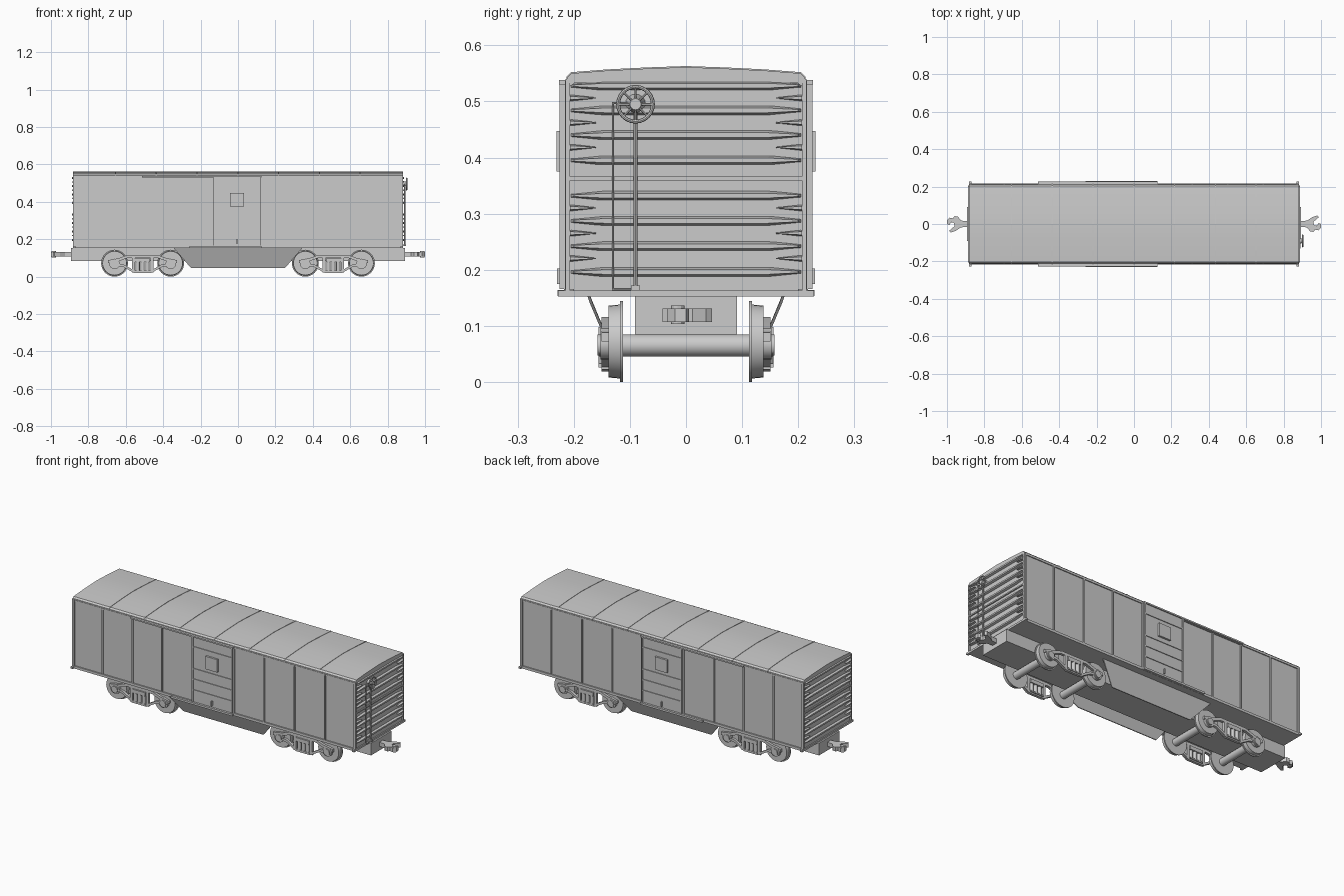
import bpy, bmesh, math
from mathutils import Vector, Matrix

if "Cube" in bpy.data.objects:
    bpy.data.objects.remove(bpy.data.objects["Cube"])

grey = bpy.data.materials.new("car_grey")
grey.diffuse_color = (0.6, 0.6, 0.6, 1)
grey.use_nodes = True
grey.node_tree.nodes["Principled BSDF"].inputs["Base Color"].default_value = grey.diffuse_color


def finish(name, bm, smooth=False):
    bmesh.ops.recalc_face_normals(bm, faces=bm.faces)
    me = bpy.data.meshes.new(name)
    bm.to_mesh(me)
    bm.free()
    me.materials.append(grey)
    ob = bpy.data.objects.new(name, me)
    bpy.context.collection.objects.link(ob)
    if smooth:
        bpy.context.view_layer.objects.active = ob
        ob.select_set(True)
        bpy.ops.object.shade_smooth_by_angle(angle=math.radians(35))
        ob.select_set(False)
    return ob


def box(bm, x0, x1, y0, y1, z0, z1):
    m = Matrix.Translation(((x0 + x1) / 2, (y0 + y1) / 2, (z0 + z1) / 2))
    bmesh.ops.create_cube(bm, size=1, matrix=m @ Matrix.Diagonal((x1 - x0, y1 - y0, z1 - z0, 1)))


def side_box(bm, x0, x1, y0, y1, z0, z1):
    """Box on both long sides."""
    box(bm, x0, x1, y0, y1, z0, z1)
    box(bm, x0, x1, -y1, -y0, z0, z1)


def rod(bm, a, b, r, seg=12, r2=None):
    a, b = Vector(a), Vector(b)
    rot = (b - a).to_track_quat('Z', 'Y').to_matrix().to_4x4()
    bmesh.ops.create_cone(bm, cap_ends=True, segments=seg, radius1=r, radius2=r if r2 is None else r2,
                          depth=(b - a).length, matrix=Matrix.Translation((a + b) / 2) @ rot)


def loft(bm, first, second):
    """Closed solid between two matching outlines."""
    a = [bm.verts.new(p) for p in first]
    b = [bm.verts.new(p) for p in second]
    n = len(a)
    bm.faces.new(a)
    bm.faces.new(b)
    for i in range(n):
        bm.faces.new((a[i], a[(i + 1) % n], b[(i + 1) % n], b[i]))


# Body shell
bm = bmesh.new()
box(bm, -0.876, 0.876, -0.21, 0.21, 0.152, 0.54)
finish("body", bm)

# Arched roof with overhanging eaves, and its seams
half = [(0.213, 0.533), (0.212, 0.542), (0.204, 0.55), (0.14, 0.555), (0.07, 0.5585)]
arch = half + [(0, 0.561)] + [(-y, z) for y, z in reversed(half)]
bm = bmesh.new()
loft(bm, [(-0.881, y, z) for y, z in arch], [(0.881, y, z) for y, z in arch])
finish("roof", bm, True)
bm = bmesh.new()
for i in range(7):
    x = -0.655 + i * 0.218
    loft(bm, [(x - 0.003, y * 1.003, z + 0.002) for y, z in arch],
         [(x + 0.003, y * 1.003, z + 0.002) for y, z in arch])
finish("roof_seams", bm)

# Side posts, sill and top rail
bm = bmesh.new()
for x in (-0.873, -0.695, -0.507, -0.325, -0.135, 0.125, 0.312, 0.5, 0.69, 0.873):
    side_box(bm, x - 0.004, x + 0.004, 0.205, 0.216, 0.16, 0.536)
side_box(bm, -0.88, 0.88, 0.2, 0.217, 0.152, 0.166)
side_box(bm, -0.88, 0.88, 0.2, 0.215, 0.528, 0.537)
finish("side_posts", bm)

# Sliding doors with ribs, hatch plate, tracks and latch
bm = bmesh.new()
side_box(bm, -0.13, 0.12, 0.205, 0.22, 0.166, 0.53)
finish("doors", bm)
bm = bmesh.new()
for z in (0.232, 0.293, 0.352, 0.475):
    side_box(bm, -0.128, 0.118, 0.218, 0.224, z - 0.003, z + 0.003)
for x in (-0.127, 0.117):
    side_box(bm, x - 0.004, x + 0.004, 0.218, 0.225, 0.166, 0.53)
finish("door_ribs", bm)
bm = bmesh.new()
side_box(bm, -0.042, 0.032, 0.218, 0.231, 0.375, 0.447)
finish("door_hatch", bm)
bm = bmesh.new()
side_box(bm, -0.512, 0.125, 0.21, 0.226, 0.53, 0.538)
side_box(bm, -0.26, 0.125, 0.21, 0.229, 0.153, 0.164)
side_box(bm, -0.009, -0.003, 0.218, 0.23, 0.175, 0.202)
finish("door_tracks", bm)

# Corrugated ends: long tapered ribs and short darts between them
bm = bmesh.new()
long_half = [(-0.206, 0.003), (-0.15, 0.0085)]
long_rib = long_half + [(-y, h) for y, h in reversed(long_half)]
long_rib += [(y, -h) for y, h in reversed(long_rib)]
dart = [(0.207, 0.006), (0.16, 0.001), (0.16, -0.001), (0.207, -0.006)]


def rib(s, outline, z, flip=1):
    cy = sum(p[0] for p in outline) / len(outline)
    loft(bm, [(s * 0.874, flip * y, z + h) for y, h in outline],
         [(s * 0.888, flip * (cy + (y - cy) * 0.97), z + h * 0.5) for y, h in outline])


for s in (-1, 1):
    for z in (0.528, 0.484, 0.44, 0.395, 0.332, 0.287, 0.242, 0.196):
        rib(s, long_rib, z)
    for z in (0.506, 0.462, 0.418, 0.31, 0.265, 0.22):
        rib(s, dart, z)
        rib(s, dart, z, -1)
    x0, x1 = sorted((s * 0.87, s * 0.883))
    box(bm, x0, x1, -0.207, 0.207, 0.359, 0.366)
    box(bm, x0, x1, -0.228, 0.228, 0.152, 0.163)
    for y in (-0.211, 0.211):
        box(bm, x0, x1, y - 0.004, y + 0.004, 0.152, 0.54)
finish("end_ribs", bm)

# Hand brake: wheel, spokes, hub, pole and rod
bm = bmesh.new()
cy, cz, cx, n, m = -0.09, 0.495, 0.902, 24, 8
rings = []
for i in range(n):
    a = math.tau * i / n
    rings.append([])
    for j in range(m):
        b = math.tau * j / m
        r = 0.031 + 0.0035 * math.cos(b)
        rings[-1].append(bm.verts.new((cx + 0.0035 * math.sin(b), cy + r * math.cos(a), cz + r * math.sin(a))))
for i in range(n):
    for j in range(m):
        p, q, k = rings[i], rings[(i + 1) % n], (j + 1) % m
        bm.faces.new((p[j], q[j], q[k], p[k]))
for i in range(8):
    a = math.tau * i / 8
    rod(bm, (cx, cy, cz), (cx, cy + 0.031 * math.cos(a), cz + 0.031 * math.sin(a)), 0.002, 6)
rod(bm, (0.878, cy, cz), (0.907, cy, cz), 0.018, 16, 0.01)
finish("brake_wheel", bm, True)
bm = bmesh.new()
rod(bm, (0.891, cy, 0.163), (0.891, cy, 0.48), 0.004, 8)
rod(bm, (0.889, -0.13, 0.165), (0.889, -0.13, 0.497), 0.002, 6)
for z in (0.165, 0.497):
    rod(bm, (0.889, -0.132, z), (0.889, cy, z), 0.002, 6)
box(bm, 0.878, 0.897, -0.098, -0.082, 0.163, 0.172)
finish("brake_rods", bm, True)

# Centre sill and inward-sloping belly plates
bm = bmesh.new()
box(bm, -0.892, 0.892, -0.091, 0.091, 0.085, 0.153)
finish("center_sill", bm)
bm = bmesh.new()
belly = [(-0.345, 0.176, 0.154), (-0.335, 0.172, 0.142), (-0.25, 0.131, 0.045),
         (0.25, 0.131, 0.045), (0.335, 0.172, 0.142), (0.345, 0.176, 0.154)]
for s in (-1, 1):
    loft(bm, [(x, s * y, z) for x, y, z in belly], [(x, s * (y - 0.005), z) for x, y, z in belly])
finish("belly_plates", bm)

# Couplers: hooked knuckles, the rear one turned half round
hook = [(0.88, -0.014), (0.925, -0.018), (0.942, -0.04), (0.96, -0.042), (0.968, -0.03),
        (0.985, -0.034), (1.0, -0.02), (1.0, 0.0), (0.986, 0.005), (0.98, -0.012),
        (0.962, -0.006), (0.96, 0.012), (0.988, 0.036), (0.98, 0.046), (0.952, 0.036),
        (0.925, 0.018), (0.88, 0.014)]
for s, name in ((1, "front_coupler"), (-1, "rear_coupler")):
    bm = bmesh.new()
    loft(bm, [(s * x, s * y, 0.107) for x, y in hook], [(s * x, s * y, 0.131) for x, y in hook])
    rod(bm, (s * 0.985, s * -0.015, 0.103), (s * 0.985, s * -0.015, 0.136), 0.012, 12)
    finish(name, bm)

# Wheelsets
for i, x in enumerate((-0.66, -0.36, 0.36, 0.66)):
    bm = bmesh.new()
    rod(bm, (x, -0.155, 0.065), (x, 0.155, 0.065), 0.02, 16)
    for s in (-1, 1):
        rod(bm, (x, s * 0.112, 0.072), (x, s * 0.118, 0.072), 0.072, 32)
        rod(bm, (x, s * 0.117, 0.072), (x, s * 0.138, 0.072), 0.066, 32, 0.064)
    finish("wheelset_%d" % (i + 1), bm, True)


def beam(bm, path, h, y0, y1):
    """Bent bar of height h following points in x and z."""
    top = [(x, z + h / 2) for x, z in path]
    ring = top + [(x, z - h / 2) for x, z in reversed(path)]
    loft(bm, [(x, y0, z) for x, z in ring], [(x, y1, z) for x, z in ring])


# Truck side frames, with journal boxes and spring packs
for t, tname in ((-0.51, "rear"), (0.51, "front")):
    frame, springs = bmesh.new(), bmesh.new()
    for s in (-1, 1):
        y0, y1 = s * 0.136, s * 0.151
        beam(frame, [(t - 0.185, 0.08), (t - 0.13, 0.09), (t - 0.08, 0.108), (t + 0.08, 0.108),
                     (t + 0.13, 0.09), (t + 0.185, 0.08)], 0.016, y0, y1)
        beam(frame, [(t - 0.15, 0.065), (t - 0.105, 0.06), (t - 0.045, 0.026), (t + 0.045, 0.026),
                     (t + 0.105, 0.06), (t + 0.15, 0.065)], 0.014, y0, y1)
        for d in (-1, 1):
            c = t + d * 0.05
            ya, yb = sorted((y0, y1))
            box(frame, c - 0.008, c + 0.008, ya, yb, 0.022, 0.11)
            c = t + d * 0.15
            rod(frame, (c, s * 0.136, 0.068), (c, s * 0.152, 0.068), 0.028, 16)
            rod(frame, (c, s * 0.15, 0.066), (c, s * 0.158, 0.066), 0.019, 12)
        ya, yb = sorted((s * 0.13, s * 0.156))
        box(springs, t - 0.04, t + 0.04, ya, yb, 0.078, 0.098)
        box(springs, t - 0.042, t + 0.042, ya, yb, 0.026, 0.033)
        for d in (-0.026, 0, 0.026):
            rod(springs, (t + d, s * 0.145, 0.03), (t + d, s * 0.145, 0.08), 0.011, 12)
    finish(tname + "_truck_frames", frame, True)
    finish(tname + "_springs", springs, True)
